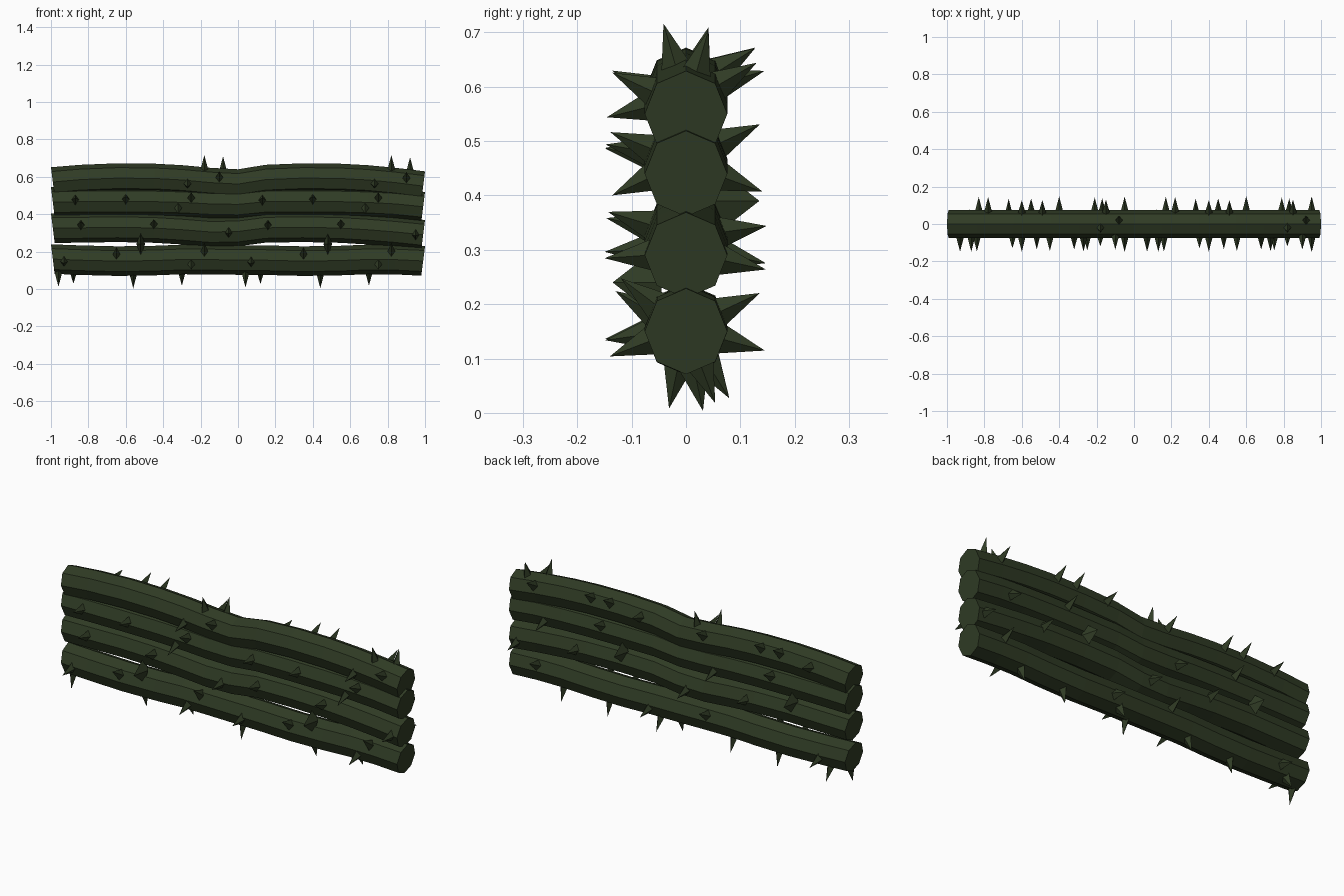
import bpy, bmesh, math
from mathutils import Vector, Matrix

if "Cube" in bpy.data.objects:
    bpy.data.objects.remove(bpy.data.objects["Cube"])

green = bpy.data.materials.new("dark thorn green")
green.diffuse_color = (0.029, 0.044, 0.018, 1)
green.use_nodes = True
green.node_tree.nodes["Principled BSDF"].inputs["Base Color"].default_value = green.diffuse_color

RY, RZ = 0.076, 0.079          # stem radii
US = [0, 0.15, 0.35, 0.55, 0.7, 0.85, 1]
# centre heights of each stem along one unit length (start to end), bottom to top
PROFILES = [
    [0.160, 0.154, 0.149, 0.152, 0.158, 0.157, 0.150],
    [0.325, 0.327, 0.330, 0.326, 0.317, 0.305, 0.290],
    [0.465, 0.467, 0.468, 0.467, 0.463, 0.455, 0.440],
    [0.572, 0.585, 0.593, 0.591, 0.583, 0.569, 0.550],
]
# thorns per unit: (stem, x, angle round the stem; 0 = back, 90 = up, 180 = front)
THORNS = [
    (0, -.96, -102), (0, -.88, -58), (0, -.56, -78), (0, -.30, -69),
    (0, -.93, 188), (0, -.65, 150), (0, -.18, 143), (0, -.25, 201),
    (0, -.17, 25), (0, -.83, -15),
    (1, -.84, 168), (1, -.45, 163), (1, -.05, 184),
    (1, -.05, -12), (1, -.40, 8),
    (2, -.87, 172), (2, -.60, 170), (2, -.32, 205), (2, -.25, 158),
    (2, -.21, -20), (2, -.55, 25),
    (3, -.27, 194), (3, -.10, 155), (3, -.18, 106), (3, -.08, 74),
    (3, -.15, 30), (3, -.49, 32), (3, -.60, 32), (3, -.78, 16),
]


def finish(bm, name):
    bmesh.ops.recalc_face_normals(bm, faces=bm.faces)
    me = bpy.data.meshes.new(name)
    bm.to_mesh(me)
    bm.free()
    me.materials.append(green)
    ob = bpy.data.objects.new(name, me)
    bpy.context.collection.objects.link(ob)


def path(p):
    """Two repeats of the unit, meeting at a shared middle point."""
    mid = (p[0] + p[-1]) / 2
    left = [(u - 1, z) for u, z in zip(US, p)][:-1]
    right = [(u, z) for u, z in zip(US, p)][1:]
    return left + [(0, mid)] + right


def height(stem, x):
    pts = path(PROFILES[stem])
    for (x0, z0), (x1, z1) in zip(pts, pts[1:]):
        if x <= x1:
            return z0 + (z1 - z0) * (x - x0) / (x1 - x0)
    return pts[-1][1]


# eight-sided wavy stems with slanted ends
for i, p in enumerate(PROFILES):
    bm = bmesh.new()
    rings = []
    for x, z in path(p):
        end = 0 if abs(x) < 0.99 else math.copysign(1, x)
        ring = []
        for k in range(8):
            a = k * math.pi / 4
            dz = RZ * math.sin(a)
            ring.append(bm.verts.new((x * 0.99 + end * 0.126 * dz,
                                      RY * math.cos(a), z + dz)))
        rings.append(ring)
    for a, b in zip(rings, rings[1:]):
        for k in range(8):
            bm.faces.new((a[k], a[(k + 1) % 8], b[(k + 1) % 8], b[k]))
    bm.faces.new(rings[0])
    bm.faces.new(rings[-1])
    finish(bm, f"stem_{i + 1}")


def thorn(bm, x, z, deg, width=0.03, base=0.06, tip=0.15):
    """Four-sided spike pointing away from the stem centre."""
    a = math.radians(deg)
    d = Vector((0, math.cos(a), math.sin(a)))
    t = Vector((0, -math.sin(a), math.cos(a)))
    c = Vector((x, 0, z))
    ex = Vector((0.023, 0, 0))
    quad = [bm.verts.new(c + d * base + o) for o in (ex, t * width, -ex, -t * width)]
    top = bm.verts.new(c + d * tip)
    for k in range(4):
        bm.faces.new((quad[k], quad[(k + 1) % 4], top))
    bm.faces.new(quad)


# thorns, repeated on both halves
bm = bmesh.new()
for shift in (0, 1):
    for stem, x, deg in THORNS:
        thorn(bm, x + shift, height(stem, x + shift), deg)
    # long thorns in the grooves between stems
    thorn(bm, x=-0.52 + shift, z=0.24, deg=180, width=0.07, base=0.045, tip=0.135)
    thorn(bm, x=-0.67 + shift, z=0.39, deg=0, width=0.07, base=0.045, tip=0.135)
finish(bm, "thorns")
